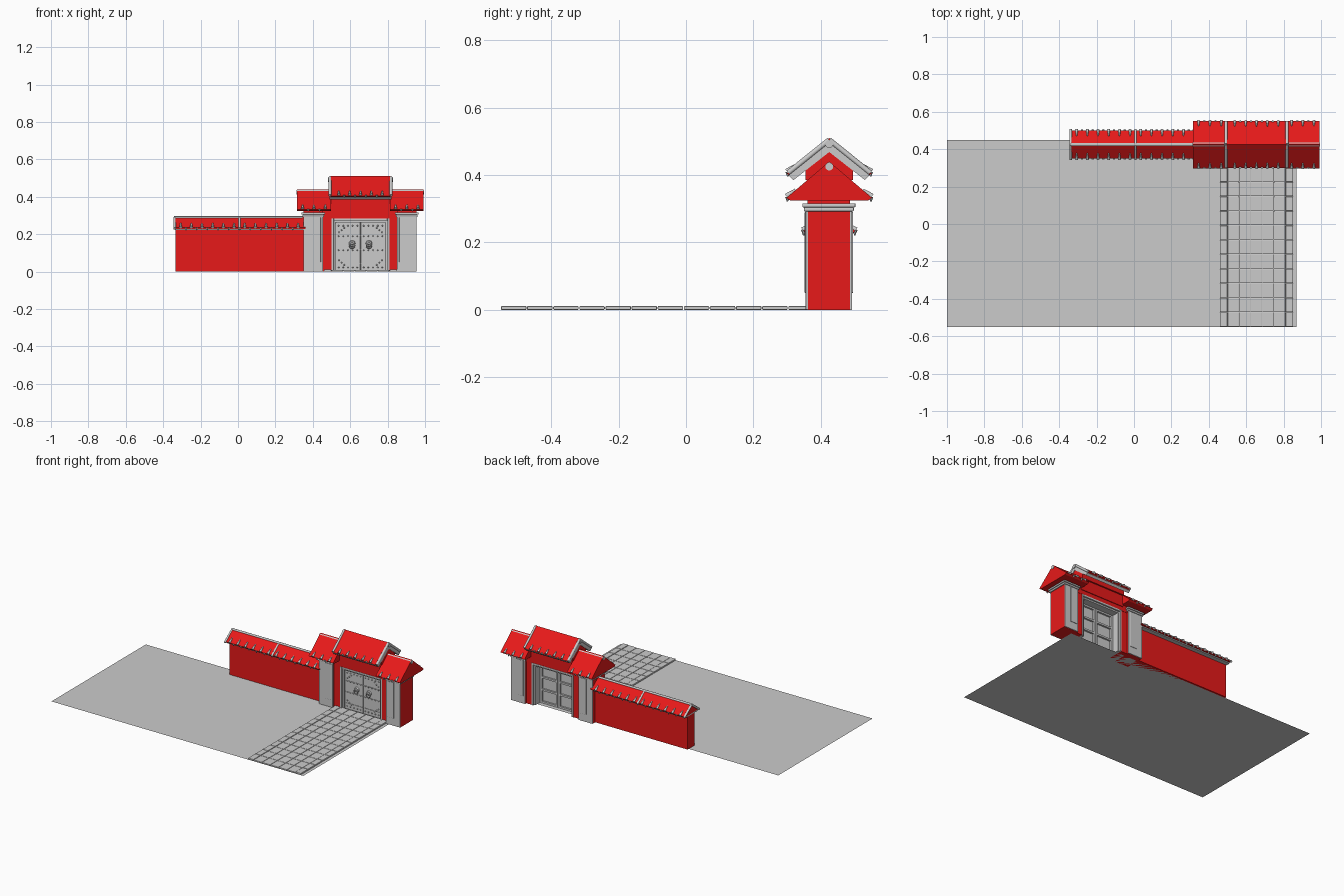
import bpy, bmesh, math
from mathutils import Vector, Matrix

if "Cube" in bpy.data.objects:
    bpy.data.objects.remove(bpy.data.objects["Cube"])

YC = 0.425          # centre line of gate and wall
red = bpy.data.materials.new("red_paint")
red.diffuse_color = (0.8, 0.01, 0.01, 1)
red.use_nodes = True
red.node_tree.nodes["Principled BSDF"].inputs["Base Color"].default_value = red.diffuse_color


def finish(name, bm, mat=None, smooth=False, bevel=0):
    bmesh.ops.recalc_face_normals(bm, faces=bm.faces)
    me = bpy.data.meshes.new(name)
    bm.to_mesh(me)
    bm.free()
    ob = bpy.data.objects.new(name, me)
    bpy.context.collection.objects.link(ob)
    if mat:
        me.materials.append(mat)
    if bevel:
        m = ob.modifiers.new("bevel", 'BEVEL')
        m.width, m.segments = bevel, 2
    if smooth:
        bpy.ops.object.select_all(action='DESELECT')
        ob.select_set(True)
        bpy.context.view_layer.objects.active = ob
        bpy.ops.object.shade_smooth_by_angle(angle=math.radians(50))
    return ob


def add_box(bm, x0, x1, y0, y1, z0, z1):
    m = Matrix.Translation(((x0 + x1) / 2, (y0 + y1) / 2, (z0 + z1) / 2))
    bmesh.ops.create_cube(bm, size=1, matrix=m @ Matrix.Diagonal((x1 - x0, y1 - y0, z1 - z0, 1)))


def add_rod(bm, p, q, r, r2=None, n=10):
    p, q = Vector(p), Vector(q)
    d = q - p
    m = Matrix.Translation((p + q) / 2) @ d.to_track_quat('Z', 'Y').to_matrix().to_4x4()
    bmesh.ops.create_cone(bm, cap_ends=True, segments=n, radius1=r,
                          radius2=r if r2 is None else r2, depth=d.length, matrix=m)


def boxes(name, items, mat=None, bevel=0):
    bm = bmesh.new()
    for b in items:
        add_box(bm, *b)
    return finish(name, bm, mat, bevel=bevel)


def prism(name, profile, x0, x1, mat=None):
    # extrude a (y offset, z) profile along x
    bm = bmesh.new()
    f = bm.faces.new([bm.verts.new((x0, YC + y, z)) for y, z in profile])
    r = bmesh.ops.extrude_face_region(bm, geom=[f])
    bmesh.ops.translate(bm, vec=(x1 - x0, 0, 0),
                        verts=[v for v in r["geom"] if isinstance(v, bmesh.types.BMVert)])
    return finish(name, bm, mat)


def eave_tiles(name, x0, x1, n, half, z_eave, z_top, length, r):
    # round tile ends lying on both slopes, with hanging drip tiles between them
    bm = bmesh.new()
    step = (x1 - x0) / n
    slope = Vector((0, half, z_eave - z_top)).normalized()
    for s in (-1, 1):
        for i in range(n):
            x = x0 + (i + 0.5) * step
            out = Vector((x, YC + s * (half + .003), z_eave + .002))
            up = out - Vector((0, s * slope.y, slope.z)) * length
            add_rod(bm, out, up + Vector((0, 0, -.003)), r, r * .4, 8)
            if i:
                xd = x - step / 2
                add_rod(bm, (xd, YC + s * half, z_eave), (xd, YC + s * half, z_eave - .014), .007, .002, 6)
    finish(name, bm, None, True)


# ground and paved path
bm = bmesh.new()
bm.faces.new([bm.verts.new(v) for v in ((-1, -.55, 0), (.87, -.55, 0), (.87, .45, 0), (-1, .45, 0))])
finish("ground_sheet", bm)
rows, cols = 12, 5
dy, dx = .93 / rows, .31 / cols
boxes("paving_stones", [(.50 + c * dx + .001, .50 + (c + 1) * dx - .001,
                         -.55 + r * dy + .001, -.55 + (r + 1) * dy - .001, 0, .009)
                        for r in range(rows) for c in range(cols)], bevel=.002)
boxes("kerb_stones", [(x, x + .039, -.55 + r * dy + .001, -.55 + (r + 1) * dy - .001, 0, .011)
                      for r in range(rows) for x in (.46, .811)], bevel=.003)

# boundary wall with tiled coping
boxes("boundary_wall", [(-.335, .36, .388, .462, 0, .235)], red)
boxes("coping_board", [(-.338, .36, YC - .066, YC + .066, .222, .23)])
prism("coping_roof", [(-.074, .229), (.074, .229), (.076, .235), (0, .293), (-.076, .235)], -.338, .36, red)
eave_tiles("coping_tiles", -.335, .35, 12, .076, .235, .293, .04, .008)
bm = bmesh.new()
add_rod(bm, (-.343, YC, .288), (.345, YC, .288), .008)
for x in (-.339, .008):
    for s in (-1, 1):
        add_rod(bm, (x, YC, .288), (x, YC + s * .08, .23), .007)
finish("coping_ridge", bm, None, True)

# gate piers: red core, grey faces with raised frames, caps
for side, x0, x1 in (("left", .35, .455), ("right", .85, .955)):
    boxes(side + "_pier_core", [(x0 + .001, x1 - .001, .361, .487, 0, .33)], red)
    faces = []
    for ya, yb, yp in ((.355, .362, .352), (.486, .493, .496)):
        faces.append((x0, x1, ya, yb, 0, .295))
        lo, hi = min(yp, ya), max(yp, yb)
        faces.append((x0 + .045 if side == "left" else x0 + .012,
                      x1 - .012 if side == "left" else x1 - .045, lo, hi, .05, .29))
    boxes(side + "_pier_facing", faces, bevel=.002)
    boxes(side + "_pier_cap", [(x0 - .006, x1 + .006, .350, .498, .292, .304),
                               (x0 - .011, x1 + .011, .345, .503, .304, .316)], bevel=.003)

# red jambs and the raised middle body
boxes("gate_jambs", [(.454, .502, .372, .478, 0, .29), (.808, .851, .372, .478, 0, .29)], red)
boxes("gate_lintel", [(.454, .851, .370, .480, .282, .33), (.492, .818, .365, .485, .31, .41)], red)

# stepped door frame
frame = []
for w, y0, y1 in ((.012, .368, .482), (.022, .378, .472)):
    frame += [(.50, .50 + w, y0, y1, 0, .284), (.81 - w, .81, y0, y1, 0, .284),
              (.50 + w, .81 - w, y0, y1, .284 - w, .284)]
boxes("door_frame", frame, bevel=.0015)

# door leaves with rear bars, studs and ring pulls
boxes("door_leaves", [(.522, .654, .390, .412, .002, .263), (.656, .788, .390, .412, .002, .263)], bevel=.002)
bars = []
for x0 in (.522, .656):
    bars += [(x0, x0 + .014, .411, .424, .002, .263), (x0 + .118, x0 + .132, .411, .424, .002, .263)]
    bars += [(x0 + .014, x0 + .118, .411, .424, z, z + .012) for z in (.002, .085, .168, .251)]
    bars += [(x0, x0 + .132, .387, .391, z, z + .003) for z in (.04, .115, .19)]
boxes("door_bars", bars)
bm = bmesh.new()
spots = []
for x0, s in ((.522, 1), (.656, -1)):
    spots += [(x0 + .016 + i * .025, z) for i in range(5) for z in (.022, .115, .19, .245)]
    edge = x0 if s == 1 else x0 + .132
    spots += [(edge + s * (.018 + i * .014), z0 + d * i * .012)
              for i in range(3) for z0, d in ((.06, -1), (.21, 1))]
for x, z in spots:
    add_rod(bm, (x, .391, z), (x, .384, z), .0045, .0015, 8)
finish("door_studs", bm, None, True)
for x in (.61, .70):
    bm = bmesh.new()
    add_rod(bm, (x, .391, .15), (x, .382, .15), .018, .014, 16)
    add_rod(bm, (x, .383, .15), (x, .375, .15), .008, .005, 12)
    finish("pull_plate", bm, None, True)
    bpy.ops.mesh.primitive_torus_add(location=(x, .379, .138), rotation=(math.pi / 2, 0, 0),
                                     major_radius=.014, minor_radius=.003,
                                     major_segments=16, minor_segments=6)
    bpy.context.object.name = "pull_ring"
    bpy.ops.object.shade_smooth_by_angle()

# lower side roofs: solid red gables
for side, x0, x1 in (("left", .315, .497), ("right", .813, .992)):
    prism(side + "_roof", [(-.115, .324), (.115, .324), (.127, .332), (0, .44), (-.127, .332)], x0, x1, red)
    eave_tiles(side + "_roof_tiles", x0, x1, 3, .124, .335, .44, .035, .008)
    bm = bmesh.new()
    add_rod(bm, (x0 - .003, YC, .425), (x1 + .003, YC, .425), .012, n=14)
    finish(side + "_roof_purlin", bm, None, True)

# upper roof: red skin over grey rafters and a red gable
prism("upper_gable", [(-.07, .385), (.07, .385), (.07, .42), (0, .475), (-.07, .42)], .492, .818, red)
prism("upper_rafters", [(-.118, .397), (-.106, .385), (0, .468), (.106, .385), (.118, .397),
                        (.116, .41), (0, .503), (-.116, .41)], .488, .822)
prism("upper_roof", [(-.126, .404), (-.116, .398), (0, .492), (.116, .398), (.126, .404),
                     (0, .510)], .494, .816, red)
eave_tiles("upper_roof_tiles", .51, .80, 5, .123, .409, .51, .035, .008)
bm = bmesh.new()
add_rod(bm, (.482, YC, .492), (.828, YC, .492), .012, n=14)
for x in (.492, .818):
    for s in (-1, 1):
        add_rod(bm, (x, YC, .504), (x, YC + s * .122, .406), .008)
finish("upper_ridge_and_verges", bm, None, True)
